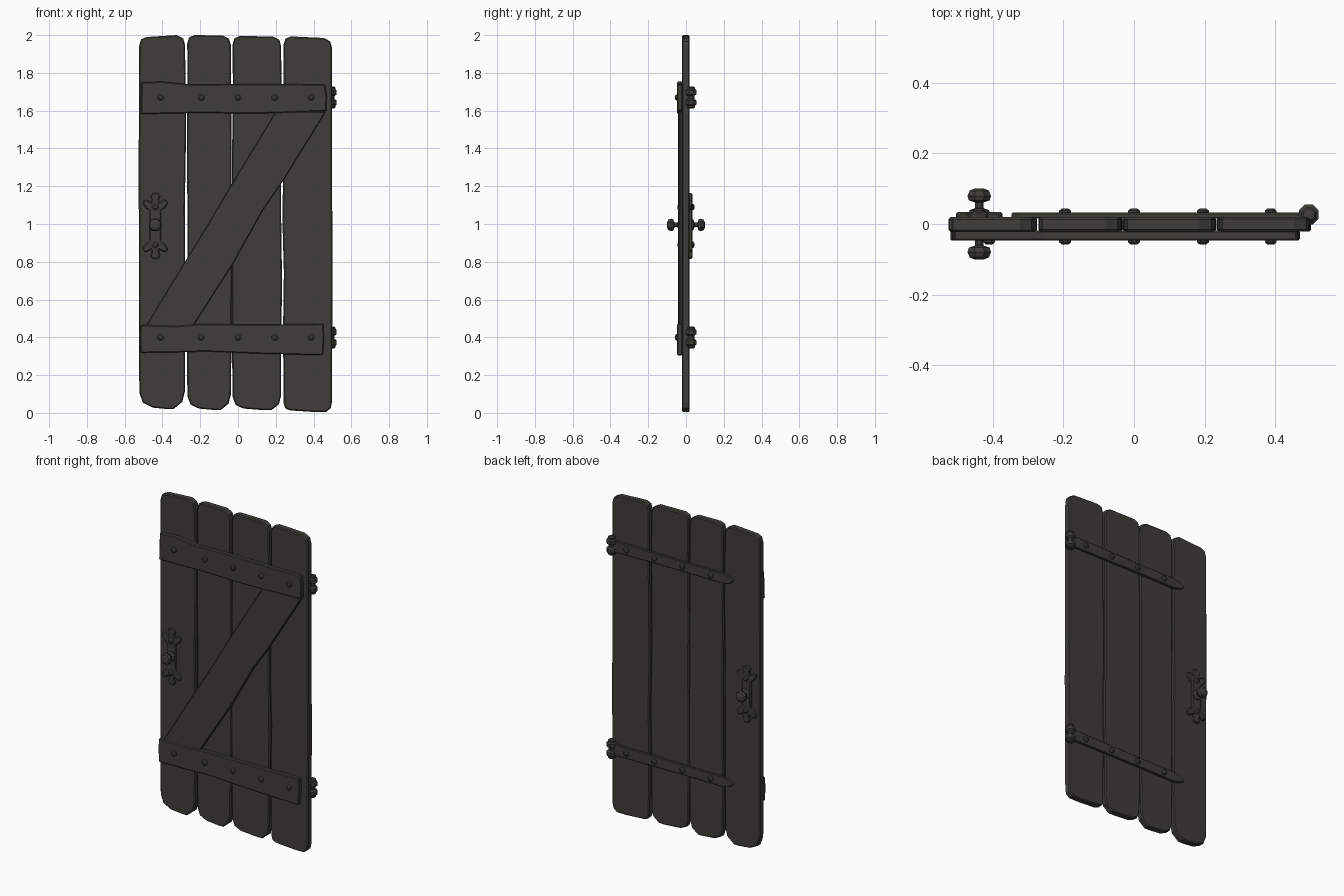
import bpy, bmesh, math, random
from mathutils import Matrix

if "Cube" in bpy.data.objects:
    bpy.data.objects.remove(bpy.data.objects["Cube"])

random.seed(4)
mat = bpy.data.materials.new("dark weathered brown")
mat.diffuse_color = (0.05, 0.048, 0.040, 1)
mat.use_nodes = True
mat.node_tree.nodes["Principled BSDF"].inputs["Base Color"].default_value = mat.diffuse_color


def finish(name, bm, bevel=0.0):
    bmesh.ops.recalc_face_normals(bm, faces=bm.faces[:])
    me = bpy.data.meshes.new(name)
    bm.to_mesh(me)
    bm.free()
    me.materials.append(mat)
    ob = bpy.data.objects.new(name, me)
    bpy.context.collection.objects.link(ob)
    if bevel:
        m = ob.modifiers.new("worn_edges", 'BEVEL')
        m.width = bevel
        m.segments = 1
        m.limit_method = 'ANGLE'
        m.angle_limit = math.radians(50)
    return ob


def prism(name, pts, y0, y1, bevel=0.0):
    """Extrude an x-z outline from y0 to y1."""
    bm = bmesh.new()
    a = [bm.verts.new((x, y0, z)) for x, z in pts]
    b = [bm.verts.new((x, y1, z)) for x, z in pts]
    bm.faces.new(a)
    bm.faces.new(b[::-1])
    n = len(pts)
    for i in range(n):
        j = (i + 1) % n
        bm.faces.new((a[j], a[i], b[i], b[j]))
    return finish(name, bm, bevel)


def lathe(name, profile, loc, direction, n=8):
    """Spin (radius, height) pairs; direction is 'z', or +1/-1 along y."""
    bm = bmesh.new()
    rings = []
    for r, h in profile:
        rings.append([bm.verts.new((r * math.cos((k + .5) * math.tau / n),
                                    r * math.sin((k + .5) * math.tau / n), h)) for k in range(n)])
    for p, q in zip(rings, rings[1:]):
        for k in range(n):
            l = (k + 1) % n
            bm.faces.new((p[k], p[l], q[l], q[k]))
    bm.faces.new(rings[0][::-1])
    bm.faces.new(rings[-1])
    if direction != 'z':
        bm.transform(Matrix.Rotation(-direction * math.pi / 2, 4, 'X'))
    bm.transform(Matrix.Translation(loc))
    return finish(name, bm)


def jit(a):
    return random.uniform(-a, a)


# Four planks: left, right, top left, top right, bottom, bottom corner size
planks = [(-0.525, -0.278, 1.990, 2.000, 0.020, 0.085),
          (-0.271, -0.035, 2.000, 1.998, 0.015, 0.075),
          (-0.031, 0.231, 1.995, 1.993, 0.015, 0.070),
          (0.239, 0.500, 1.993, 1.985, 0.005, 0.045)]
for i, (x0, x1, tl, tr, zb, c) in enumerate(planks):
    pts = [(x0 + .003, zb + c), (x0 + c * .25, zb + c * .4), (x0 + c * .85, zb + .008),
           ((x0 + x1) / 2 + .03, zb),
           (x1 - c * .75, zb), (x1 - c * .2, zb + c * .45), (x1 - .003, zb + c * 1.1)]
    wob_l = 0.001 if i == 0 else 0.004
    wob_r = 0.002 if i == 3 else 0.004
    pts += [(x1 + jit(wob_r), z + jit(.08)) for z in (.4, .75, 1.1, 1.45, 1.75)]
    pts += [(x1 - .003, tr - .05), (x1 - .012, tr - .018), (x1 - .045, tr),
            (x0 + .04, tl), (x0 + .012, tl - .012), (x0 + .002, tl - .045)]
    pts += [(x0 + jit(wob_l), z + jit(.08)) for z in (1.75, 1.4, 1.05, .7, .35)]
    prism(f"plank_{i + 1}", pts, -0.022 + jit(.001), 0.019 + jit(.001), 0.006)

# Horizontal battens and the diagonal brace on the front
prism("upper_batten", [(-.515, 1.582), (-.2, 1.588), (.1, 1.584), (.468, 1.598), (.47, 1.67),
                       (.462, 1.738), (.15, 1.742), (-.25, 1.738), (-.40, 1.754), (-.51, 1.75),
                       (-.512, 1.68)], -0.047, -0.018, 0.005)
prism("lower_batten", [(-.515, .318), (-.25, .322), (-.18, .326), (.1, .314), (.45, .305),
                       (.455, .39), (.452, .472), (.15, .468), (-.2, .47), (-.33, .46),
                       (-.515, .466), (-.52, .4)], -0.047, -0.018, 0.005)
prism("diagonal_brace", [(-.49, .455), (-.24, .455), (-.02, .80), (.13, 1.07), (.24, 1.23),
                         (.465, 1.595), (.2, 1.595), (-.04, 1.2), (-.17, .98), (-.33, .72)],
      -0.042, -0.018, 0.004)

# Rivets, hinge straps on the back and hinge barrels
rivet = [(.018, 0), (.018, .006), (.010, .012)]
rivet_x = (-.41, -.195, 0, .195, .387)
barrel = [(.016, -.058), (.022, -.052), (.022, -.045), (.030, -.038), (.030, -.016), (.018, -.008)]
barrel += [(r, -h) for r, h in barrel[::-1]]
for label, z in (("upper", 1.67), ("lower", .40)):
    for k, x in enumerate(rivet_x):
        lathe(f"{label}_front_rivet_{k + 1}", rivet, (x, -.046, z), -1)
        if k:
            lathe(f"{label}_back_rivet_{k + 1}", rivet, (x, .032, z), 1)
    prism(f"{label}_hinge_strap", [(-.35, z), (-.325, z - .019), (-.27, z - .032), (0, z - .031),
                                   (.49, z - .036), (.49, z + .036), (0, z + .031),
                                   (-.27, z + .032), (-.325, z + .019)], .015, .033, .004)
    lathe(f"{label}_hinge_barrel", barrel, (.495, .027, z), 'z')

# Handle plates with three-leaf ends, knobs and screws on both faces
quarter = [(.030, .080), (.048, .093), (.067, .118), (.060, .138), (.040, .136), (.021, .124),
           (.019, .140), (.027, .156), (.016, .174)]
right = [(x, -z) for x, z in quarter[::-1]] + quarter
outline = right + [(-x, z) for x, z in right[::-1]]
knob = [(.032, 0), (.030, .008), (.013, .014), (.013, .030), (.032, .036), (.036, .048),
        (.030, .063), (.016, .069)]
hx, hz = -.438, .99
for label, s in (("front", -1), ("back", 1)):
    prism(f"{label}_handle_plate", [(hx + x, hz + z) for x, z in outline],
          s * .014, s * .034, .005)
    lathe(f"{label}_knob", knob, (hx, s * .031, hz + .005), s)
    for k, dz in enumerate((-.1, .1)):
        lathe(f"{label}_handle_screw_{k + 1}", rivet, (hx, s * .032, hz + dz), s)
